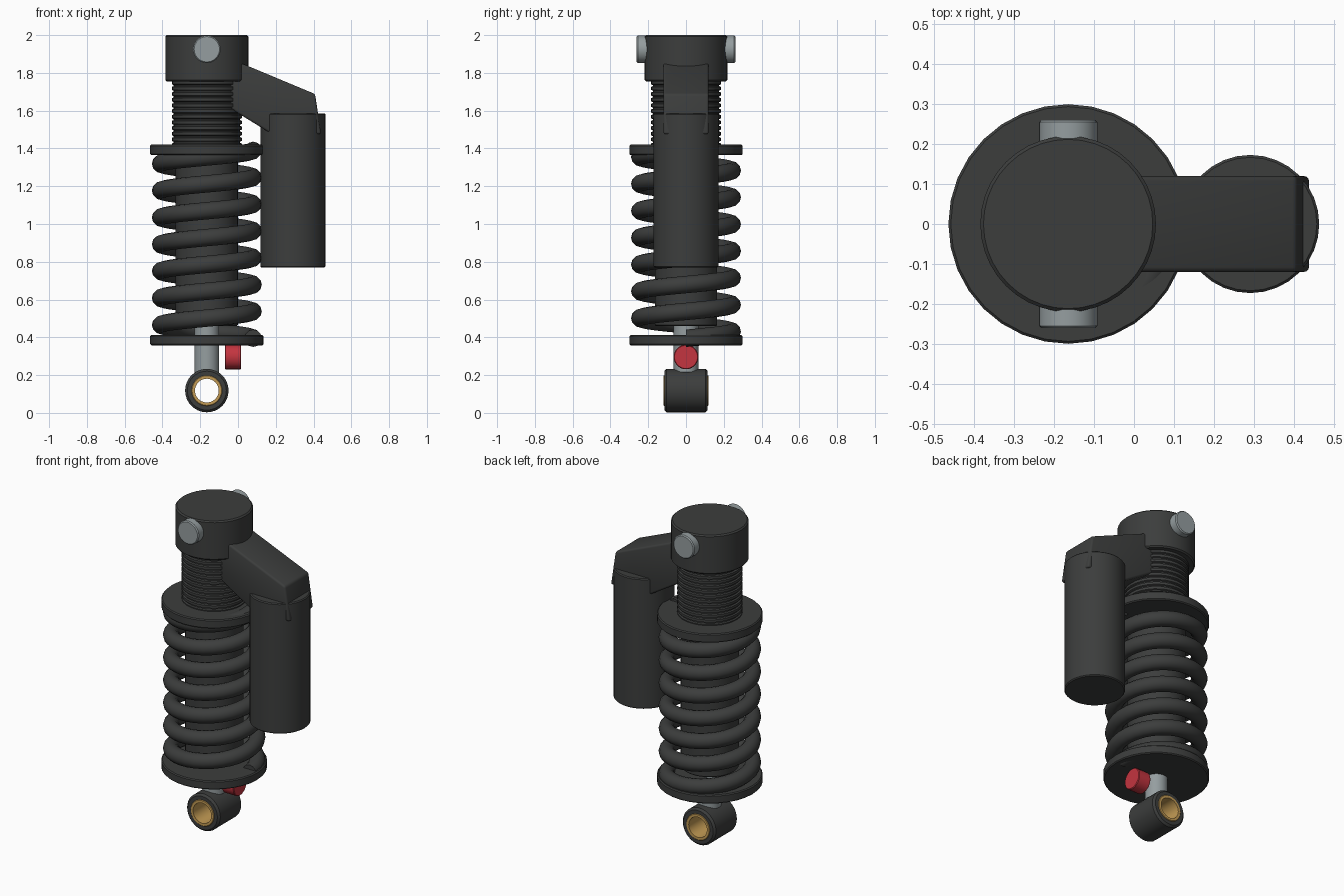
import bpy, bmesh, math
from mathutils import Matrix, Vector

if "Cube" in bpy.data.objects:
    bpy.data.objects.remove(bpy.data.objects["Cube"])

CX = -0.165  # axis of the main damper


def material(name, rgb):
    m = bpy.data.materials.new(name)
    m.diffuse_color = (*rgb, 1)
    m.use_nodes = True
    m.node_tree.nodes["Principled BSDF"].inputs["Base Color"].default_value = m.diffuse_color
    return m


DARK = material("dark_metal", (0.045, 0.047, 0.046))
STEEL = material("steel", (0.30, 0.34, 0.35))
RED = material("red", (0.55, 0.035, 0.05))
GOLD = material("bronze", (0.55, 0.33, 0.09))


def finish(bm, name, mat, matrix=Matrix(), angle=35):
    bmesh.ops.remove_doubles(bm, verts=bm.verts, dist=1e-5)
    bmesh.ops.recalc_face_normals(bm, faces=bm.faces)
    bm.transform(matrix)
    me = bpy.data.meshes.new(name)
    bm.to_mesh(me)
    bm.free()
    ob = bpy.data.objects.new(name, me)
    bpy.context.collection.objects.link(ob)
    me.materials.append(mat)
    bpy.ops.object.select_all(action='DESELECT')
    ob.select_set(True)
    bpy.context.view_layer.objects.active = ob
    bpy.ops.object.shade_smooth_by_angle(angle=math.radians(angle))
    return ob


def lathe(name, profile, mat, loc, axis='Z', n=32, closed=False):
    """Revolve (radius, height) points around the given axis."""
    bm = bmesh.new()
    rings = [[bm.verts.new((r * math.cos(2 * math.pi * i / n),
                            r * math.sin(2 * math.pi * i / n), z)) for i in range(n)]
             if r > 0 else [bm.verts.new((0, 0, z))] * n for r, z in profile]
    pairs = list(zip(rings, rings[1:])) + ([(rings[-1], rings[0])] if closed else [])
    for a, b in pairs:
        for i in range(n):
            j = (i + 1) % n
            bm.faces.new(list(dict.fromkeys((a[i], a[j], b[j], b[i]))))
    turn = {'Z': Matrix(), 'Y': Matrix.Rotation(math.pi / 2, 4, 'X'),
            'X': Matrix.Rotation(math.pi / 2, 4, 'Y')}[axis]
    return finish(bm, name, mat, Matrix.Translation(loc) @ turn)


def rod(name, r, lo, hi, mat, loc, axis='Z', b=0.006, n=32):
    """Solid cylinder with softened rims."""
    return lathe(name, [(0, lo), (r - b, lo), (r, lo + b), (r, hi - b), (r - b, hi), (0, hi)],
                 mat, loc, axis, n)


def sleeve(name, r_in, r_out, half, mat, loc, b):
    """Hollow tube along y."""
    return lathe(name, [(r_in, -half), (r_out - b, -half), (r_out, -half + b),
                        (r_out, half - b), (r_out - b, half), (r_in, half)],
                 mat, loc, 'Y', closed=True)


main = (CX, 0, 0)

# Top mount and its cross pin
rod("top_cap", 0.22, 1.755, 2.0, DARK, main, b=0.008, n=40)
rod("mount_pin", 0.073, -0.261, 0.261, STEEL, (CX, 0, 1.925), 'Y')

# Threaded upper body
threads, z0, z1 = 12, 1.40, 1.76
step = (z1 - z0) / threads
profile = [(0, z0)]
for i in range(threads):
    z = z0 + i * step
    profile += [(0.176, z), (0.176, z + 0.006), (0.185, z + 0.010), (0.185, z + step - 0.004)]
profile += [(0.176, z1), (0, z1)]
lathe("threaded_body", profile, DARK, main)

# Damper body, shaft and spring seats
rod("damper_body", 0.165, 0.46, 1.41, DARK, main)
rod("shaft", 0.065, 0.21, 0.50, STEEL, main)
rod("upper_spring_seat", 0.30, 1.365, 1.42, DARK, main)
rod("lower_spring_seat", 0.30, 0.358, 0.412, DARK, main)

# Coil spring: circle swept along a rising helix
bm = bmesh.new()
turns, per, sides = 7, 32, 12
R, wire, zs, ze = 0.245, 0.046, 0.395, 1.39
rings = []
for i in range(turns * per + 1):
    a = 2 * math.pi * i / per
    out = Vector((math.cos(a), math.sin(a), 0))
    c = out * R + Vector((0, 0, zs + (ze - zs) * i / (turns * per)))
    rings.append([bm.verts.new(c + wire * (out * math.cos(t) + Vector((0, 0, math.sin(t)))))
                  for t in (2 * math.pi * k / sides for k in range(sides))])
for a, b in zip(rings, rings[1:]):
    for k in range(sides):
        m = (k + 1) % sides
        bm.faces.new((a[k], a[m], b[m], b[k]))
bm.faces.new(rings[0])
bm.faces.new(rings[-1])
finish(bm, "coil_spring", DARK, Matrix.Translation(main))

# Lower eye with bronze bushing
sleeve("lower_eye", 0.080, 0.115, 0.115, DARK, (CX, 0, 0.118), 0.012)
sleeve("eye_bushing", 0.063, 0.081, 0.119, GOLD, (CX, 0, 0.118), 0.003)

# Red adjuster knob
rod("adjuster_knob", 0.065, -0.043, 0.043, RED, (-0.027, 0, 0.296), 'X', b=0.004)

# Side reservoir
rod("reservoir", 0.173, 0.77, 1.585, DARK, (0.291, 0, 0))

# Bridge joining the reservoir to the top cap
side = [(-0.10, 1.85), (0.02, 1.85), (0.408, 1.688), (0.440, 1.475), (0.165, 1.485),
        (-0.03, 1.605), (-0.10, 1.65)]
bm = bmesh.new()
face = bm.faces.new([bm.verts.new((x, -0.12, z)) for x, z in side])
ext = bmesh.ops.extrude_face_region(bm, geom=[face])
bmesh.ops.translate(bm, vec=(0, 0.24, 0),
                    verts=[v for v in ext['geom'] if isinstance(v, bmesh.types.BMVert)])
bmesh.ops.recalc_face_normals(bm, faces=bm.faces)
bmesh.ops.bevel(bm, geom=bm.edges[:], offset=0.012, segments=3, profile=0.5, affect='EDGES')
finish(bm, "bridge", DARK)
